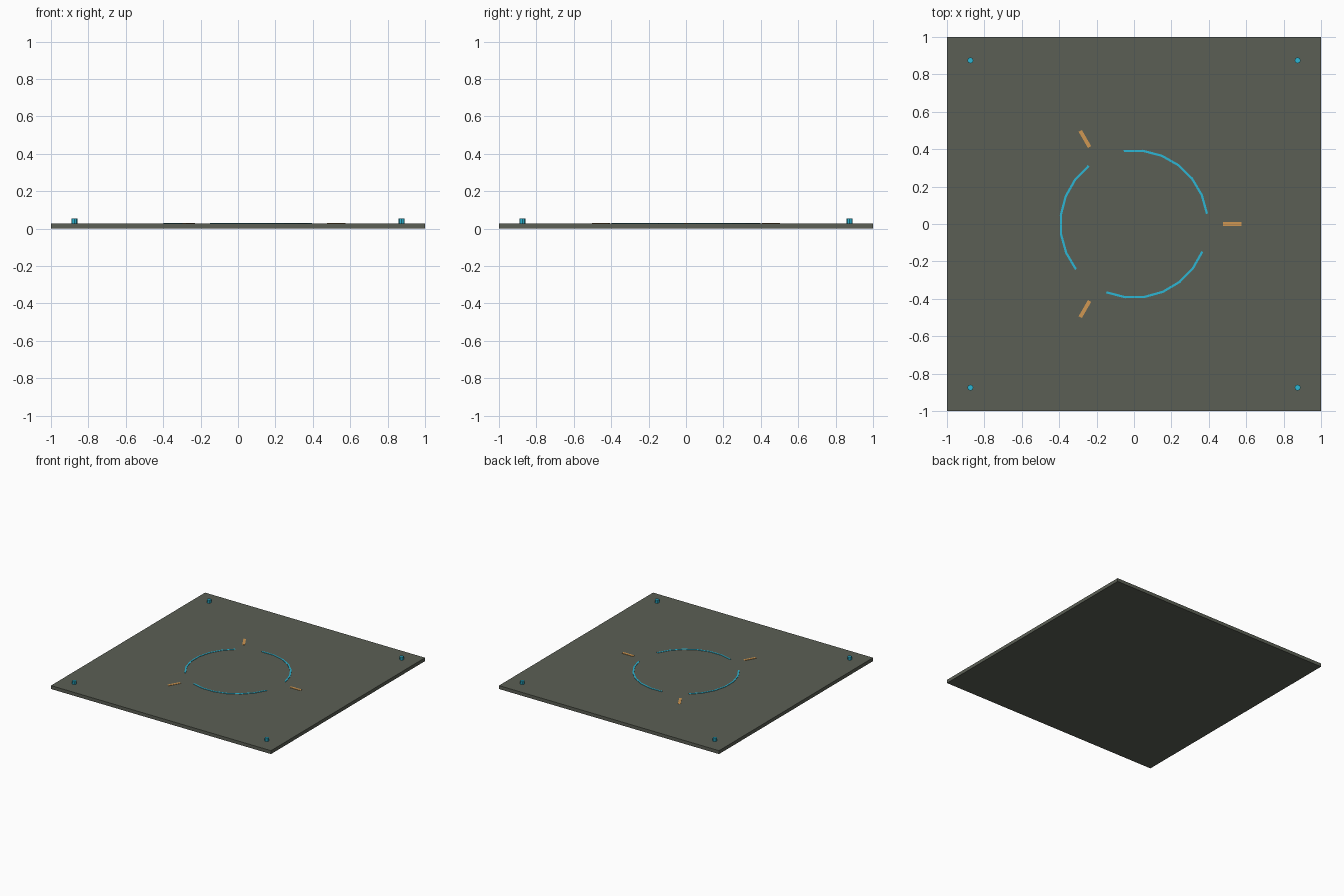
import bpy, bmesh
from math import radians, cos, sin

if "Cube" in bpy.data.objects:
    bpy.data.objects.remove(bpy.data.objects["Cube"])

TOP = 0.028      # upper surface of the slab
MARK = 0.031     # top of the inlaid markings


def material(name, rgb):
    m = bpy.data.materials.new(name)
    m.diffuse_color = (*rgb, 1)
    m.use_nodes = True
    m.node_tree.nodes["Principled BSDF"].inputs["Base Color"].default_value = m.diffuse_color
    return m


slab_grey = material("olive grey", (0.104, 0.114, 0.089))
cyan = material("cyan", (0.025, 0.47, 0.66))
orange = material("orange", (0.63, 0.31, 0.085))


def finish(name, bm, mat):
    bmesh.ops.recalc_face_normals(bm, faces=bm.faces)
    me = bpy.data.meshes.new(name)
    bm.to_mesh(me)
    bm.free()
    me.materials.append(mat)
    ob = bpy.data.objects.new(name, me)
    bpy.context.collection.objects.link(ob)
    return ob


def box(name, size, centre, mat, turn=0):
    bm = bmesh.new()
    bmesh.ops.create_cube(bm, size=1)
    for v in bm.verts:
        x, y, z = (v.co[i] * size[i] + centre[i] for i in range(3))
        v.co = (x * cos(turn) - y * sin(turn), x * sin(turn) + y * cos(turn), z)
    return finish(name, bm, mat)


def arc(name, start, sweep, steps, r_in, r_out, z0, z1, mat):
    # rectangular section swept round the centre in straight facets
    bm = bmesh.new()
    rings = []
    for i in range(steps + 1):
        a = radians(start + sweep * i / steps)
        rings.append([bm.verts.new((r * cos(a), r * sin(a), z))
                      for r, z in ((r_in, z0), (r_out, z0), (r_out, z1), (r_in, z1))])
    for p, q in zip(rings, rings[1:]):
        for k in range(4):
            bm.faces.new((p[k], p[(k + 1) % 4], q[(k + 1) % 4], q[k]))
    bm.faces.new(rings[0])
    bm.faces.new(rings[-1])
    return finish(name, bm, mat)


# floor slab
box("floor_slab", (2, 2, TOP), (0, 0, TOP / 2), slab_grey)

# three broken-ring arcs and three radial tick marks
for i in range(3):
    arc(f"ring_arc_{i + 1}", 8 + 120 * i, 90, 6, 0.388, 0.4, TOP - 0.004, MARK, cyan)
    box(f"tick_mark_{i + 1}", (0.1, 0.02, 0.007), (0.525, 0, MARK - 0.0035),
        orange, radians(120 * i))

# corner studs
for sx in (-1, 1):
    for sy in (-1, 1):
        bm = bmesh.new()
        bmesh.ops.create_cone(bm, cap_ends=True, segments=8,
                              radius1=0.016, radius2=0.016, depth=0.03)
        bmesh.ops.translate(bm, verts=bm.verts, vec=(0.875 * sx, 0.875 * sy, 0.039))
        finish(f"corner_stud_{'left' if sx < 0 else 'right'}_{'front' if sy < 0 else 'back'}",
               bm, cyan)
